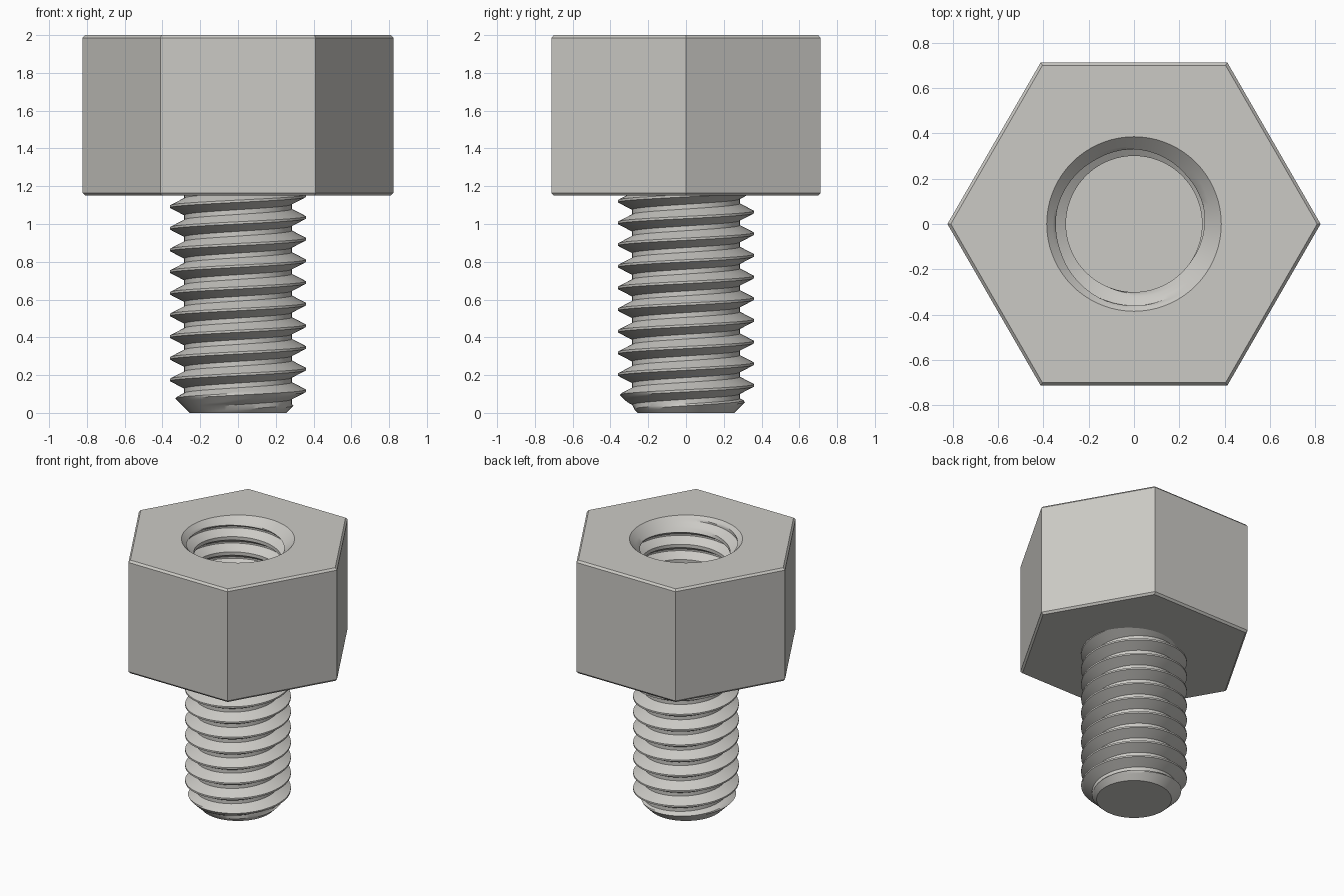
import bpy, bmesh
from math import cos, sin, pi, radians

cube = bpy.data.objects.get("Cube")
if cube:
    bpy.data.objects.remove(cube)

PITCH = 0.1147
SEGMENTS = 72
TOP, SHOULDER, HOLE_FLOOR = 2.0, 1.15, 1.25

steel = bpy.data.materials.new("steel grey")
steel.use_nodes = True
colour = (0.6, 0.59, 0.56, 1)
steel.diffuse_color = colour
steel.node_tree.nodes["Principled BSDF"].inputs["Base Color"].default_value = colour


def finish(bm, name, smooth):
    mesh = bpy.data.meshes.new(name)
    for f in bm.faces:
        f.smooth = smooth
    bm.to_mesh(mesh)
    bm.free()
    if smooth:
        mesh.set_sharp_from_angle(angle=radians(30))
    mesh.materials.append(steel)
    obj = bpy.data.objects.new(name, mesh)
    bpy.context.collection.objects.link(obj)
    return obj


def flat_fill(bm, edges, up):
    """Fill a horizontal outline, facing up (1) or down (-1)."""
    made = bmesh.ops.triangle_fill(bm, edges=edges, use_beauty=True, normal=(0, 0, up))
    for f in made["geom"]:
        if isinstance(f, bmesh.types.BMFace):
            f.normal_update()
            if f.normal.z * up < 0:
                f.normal_flip()


def thread(name, root, crest, phase, low, high, clip, inward):
    """Right-handed helical thread, trimmed to a height range and capped below."""
    crest_half, root_half, steps = 0.006, 0.0125, 4
    flank = []
    for i in range(steps + 1):
        t = i / steps
        flank.append((crest_half + (PITCH / 2 - root_half - crest_half) * (1 - t), t))
    profile = [(-d, t) for d, t in flank] + [(d, t) for d, t in reversed(flank)]
    first = int((low - phase) / PITCH) - 2
    last = int((high - phase) / PITCH) + 2
    bm = bmesh.new()
    columns = []
    for j in range(SEGMENTS):
        a = 2 * pi * j / SEGMENTS
        column = []
        for turn in range(first, last + 1):
            for dz, t in profile:
                z = phase + PITCH * (turn + j / SEGMENTS) + dz
                r = clip(root + (crest - root) * t, z)
                column.append(bm.verts.new((r * cos(a), r * sin(a), z)))
        columns.append(column)
    # The last column joins the first one turn higher
    for j in range(SEGMENTS):
        here = columns[j]
        there = columns[j + 1] if j + 1 < SEGMENTS else columns[0][len(profile):]
        for i in range(len(there) - 1):
            quad = [here[i], there[i], there[i + 1], here[i + 1]]
            bm.faces.new(quad[::-1] if inward else quad)

    def trim(z, direction):
        geom = bm.verts[:] + bm.edges[:] + bm.faces[:]
        cut = bmesh.ops.bisect_plane(bm, geom=geom, dist=1e-6, plane_co=(0, 0, z),
                                     plane_no=(0, 0, direction), clear_outer=True)
        return [e for e in cut["geom_cut"] if isinstance(e, bmesh.types.BMEdge)]

    trim(high, 1)
    rim = trim(low, -1)
    flat_fill(bm, rim, 1 if inward else -1)
    return finish(bm, name, True)


def ring(bm, radius, z, count):
    return [bm.verts.new((radius * cos(2 * pi * i / count),
                          radius * sin(2 * pi * i / count), z)) for i in range(count)]


def loop_edges(bm, verts):
    return [bm.edges.get((a, b)) or bm.edges.new((a, b))
            for a, b in zip(verts, verts[1:] + verts[:1])]


# Hexagonal head with small bevels and an open round mouth
bm = bmesh.new()
RADIUS, BEVEL = 0.823, 0.015
levels = [(RADIUS - BEVEL, SHOULDER), (RADIUS, SHOULDER + BEVEL),
          (RADIUS, TOP - BEVEL), (RADIUS - BEVEL, TOP)]
rings = [ring(bm, r, z, 6) for r, z in levels]
for lower, upper in zip(rings, rings[1:]):
    for i in range(6):
        k = (i + 1) % 6
        bm.faces.new((lower[i], lower[k], upper[k], upper[i]))
bm.faces.new(rings[0][::-1])
MOUTH = 0.385
mouth = ring(bm, MOUTH, TOP, SEGMENTS)
flat_fill(bm, loop_edges(bm, rings[-1]) + loop_edges(bm, mouth), 1)
finish(bm, "hex_head", False)

# Threaded shaft with a tapered tip
thread("threaded_shaft", 0.285, 0.36, 0.117, 0.0, SHOULDER + 0.003,
       lambda r, z: min(r, 0.255 + max(z, -0.2)), False)

# Threaded blind hole with a countersunk mouth
thread("threaded_hole", 0.30, 0.36, 1.881, HOLE_FLOOR, TOP,
       lambda r, z: max(r, MOUTH - (TOP - z)), True)
